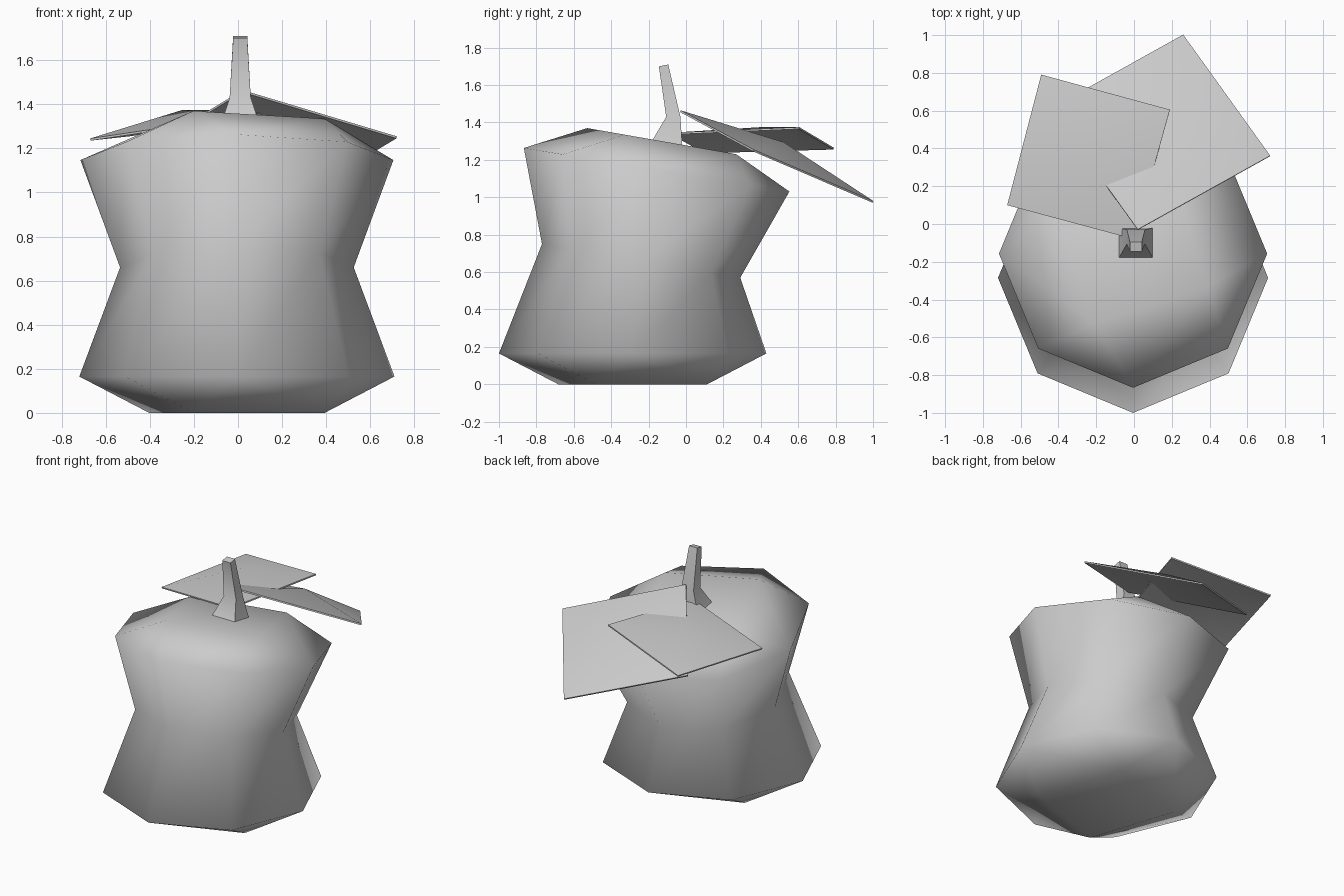
import bpy, bmesh, math
from mathutils import Vector

if "Cube" in bpy.data.objects:
    bpy.data.objects.remove(bpy.data.objects["Cube"], do_unlink=True)

grey = bpy.data.materials.new("plain grey")
grey.use_nodes = True
COLOUR = (0.6, 0.6, 0.6, 1)
grey.diffuse_color = COLOUR
grey.node_tree.nodes["Principled BSDF"].inputs["Base Color"].default_value = COLOUR


def finish(bm, name, angle, thickness=0):
    """Turn a bmesh into a named, shaded object."""
    bmesh.ops.recalc_face_normals(bm, faces=bm.faces)
    mesh = bpy.data.meshes.new(name)
    bm.to_mesh(mesh)
    bm.free()
    mesh.materials.append(grey)
    obj = bpy.data.objects.new(name, mesh)
    bpy.context.collection.objects.link(obj)
    bpy.ops.object.select_all(action='DESELECT')
    obj.select_set(True)
    bpy.context.view_layer.objects.active = obj
    if thickness:
        mod = obj.modifiers.new("thickness", 'SOLIDIFY')
        mod.thickness = thickness
        mod.offset = 0
        bpy.ops.object.modifier_apply(modifier=mod.name)
    bpy.ops.object.shade_smooth_by_angle(angle=math.radians(angle))
    return obj


def ring(bm, sides, turn, radius, y, z, tilt):
    """Horizontal ring whose height falls towards the back by tilt."""
    verts = []
    for i in range(sides):
        a = turn + math.tau * i / sides
        dy = radius * math.sin(a)
        verts.append(bm.verts.new((radius * math.cos(a) - 0.005, y + dy, z + tilt * dy)))
    return verts


def bridge(bm, low, high):
    n = len(low)
    for i in range(n):
        j = (i + 1) % n
        bm.faces.new((low[i], low[j], high[j], high[i]))


def cap(bm, square, octagon):
    """Close an eight-sided ring with a smaller twisted square."""
    bm.faces.new(square)
    for k in range(4):
        a, b, c = (octagon[(2 * k + n) % 8] for n in range(3))
        bm.faces.new((a, b, square[k]))
        bm.faces.new((b, c, square[(k + 1) % 4], square[k]))


# Body: three eight-sided rings with square caps
bm = bmesh.new()
start = -0.75 * math.pi
twist = math.atan2(-2, -1)
bottom = ring(bm, 4, twist, 0.445, -0.285, 0, 0)
base = ring(bm, 8, start, 0.715, -0.285, 0.165, 0)
waist = ring(bm, 8, start, 0.53, -0.24, 0.66, -0.17)
shoulder = ring(bm, 8, start, 0.71, -0.157, 1.147, -0.164)
top = ring(bm, 4, twist, 0.445, -0.13, 1.30, -0.175)
bridge(bm, base, waist)
bridge(bm, waist, shoulder)
cap(bm, bottom, base)
cap(bm, top, shoulder)
finish(bm, "body", 180)

# Stem: bent, tapering square tube
bm = bmesh.new()
previous = None
for y, z, hx, hy, tilt in ((-0.10, 1.29, 0.09, 0.08, -0.175),
                           (-0.068, 1.43, 0.048, 0.038, 0),
                           (-0.12, 1.705, 0.032, 0.025, 0.2)):
    loop = [bm.verts.new((0.01 + sx * hx, y + sy * hy, z + tilt * sy * hy))
            for sx, sy in ((-1, -1), (1, -1), (1, 1), (-1, 1))]
    if previous:
        bridge(bm, previous, loop)
    else:
        bm.faces.new(loop)
    previous = loop
bm.faces.new(previous)
finish(bm, "stem", 60)


# Leaves: thin square sheets with a raised middle
def leaf(name, corners, middle):
    bm = bmesh.new()
    rim = [bm.verts.new(Vector(c)) for c in corners]
    peak = bm.verts.new(Vector(middle))
    for i in range(4):
        bm.faces.new((rim[i], rim[(i + 1) % 4], peak))
    finish(bm, name, 60, 0.01)


leaf("right_leaf", ((0, -0.08, 1.34), (0.19, 0.605, 1.37), (-0.49, 0.79, 1.26),
                    (-0.67, 0.10, 1.24)), (-0.25, 0.40, 1.37))
leaf("left_leaf", ((0.02, -0.03, 1.46), (0.72, 0.36, 1.25), (0.26, 1.0, 0.975),
                   (-0.44, 0.61, 1.18)), (0.16, 0.52, 1.29))
